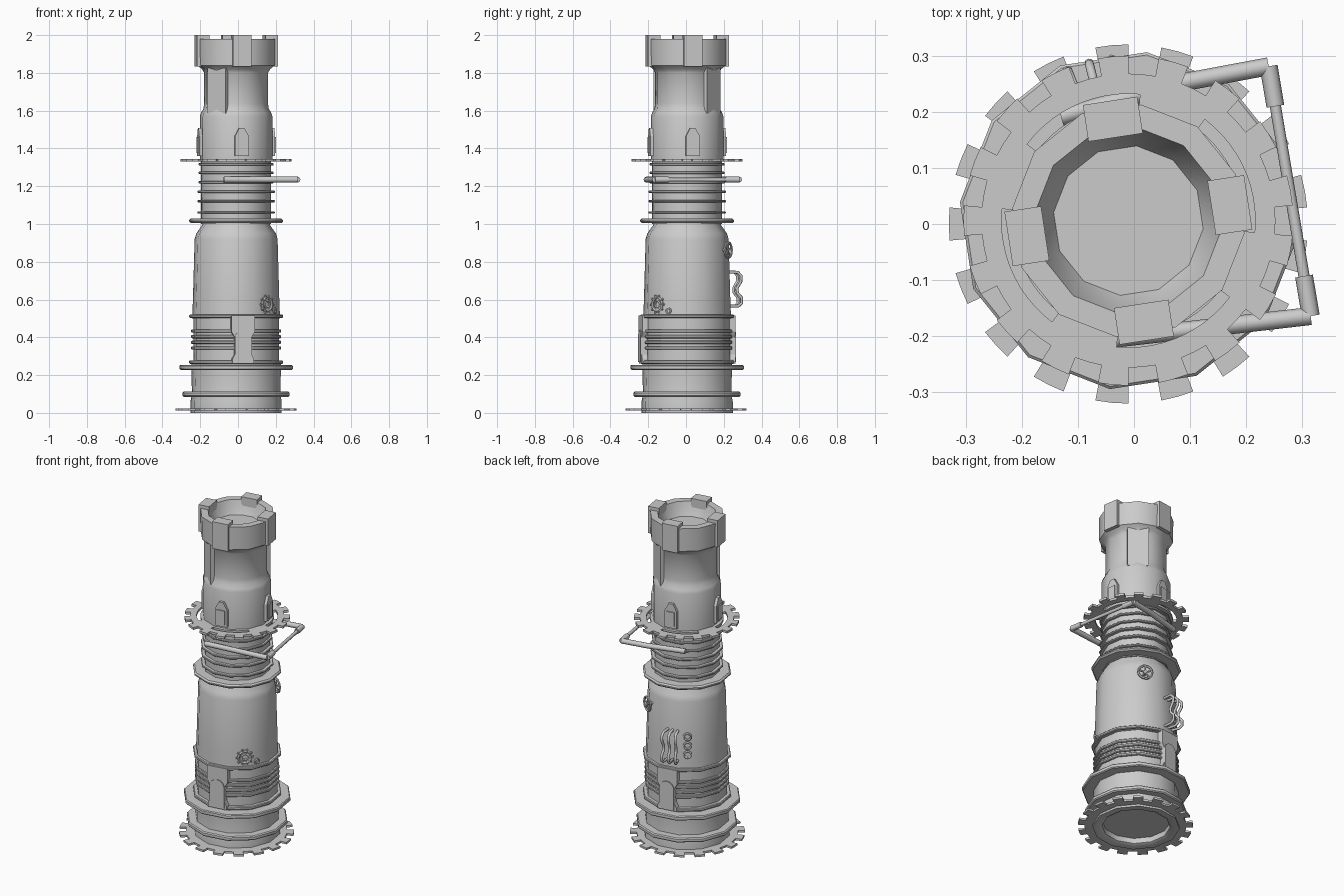
import bpy, bmesh, math
from mathutils import Vector, Matrix

if "Cube" in bpy.data.objects:
    bpy.data.objects.remove(bpy.data.objects["Cube"])

CENTRE = Vector((-0.01, 0.006, 0))
SIDES = 12
TURN = 8.7          # direction of the first flat face, degrees

metal = bpy.data.materials.new("grey_metal")
metal.use_nodes = True
GREY = (0.6, 0.6, 0.6, 1)
metal.diffuse_color = GREY
metal.node_tree.nodes["Principled BSDF"].inputs["Base Color"].default_value = GREY


def finish(name, bm, smooth=35):
    bmesh.ops.recalc_face_normals(bm, faces=bm.faces)
    mesh = bpy.data.meshes.new(name)
    bm.to_mesh(mesh)
    bm.free()
    mesh.materials.append(metal)
    obj = bpy.data.objects.new(name, mesh)
    obj.location = CENTRE
    bpy.context.collection.objects.link(obj)
    bpy.ops.object.select_all(action='DESELECT')
    obj.select_set(True)
    bpy.context.view_layer.objects.active = obj
    if smooth:
        bpy.ops.object.shade_smooth_by_angle(angle=math.radians(smooth))
    return obj


def lathe(name, profile, smooth=35):
    """Turn (radius, z) points into a twelve-sided closed solid."""
    bm = bmesh.new()
    loops = []
    for r, z in profile:
        loop = []
        for i in range(SIDES):
            a = math.radians(TURN) + (i + 0.5) * math.tau / SIDES
            loop.append(bm.verts.new((r * math.cos(a), r * math.sin(a), z)))
        loops.append(loop)
    for low, high in zip(loops, loops[1:]):
        for i in range(SIDES):
            j = (i + 1) % SIDES
            bm.faces.new((low[i], low[j], high[j], high[i]))
    bm.faces.new(loops[0])
    bm.faces.new(loops[-1])
    return finish(name, bm, smooth)


def ring(name, r, z0, z1, bevel=0.0):
    return lathe(name, [(r - bevel, z0), (r, z0 + bevel), (r, z1 - bevel), (r - bevel, z1)])


def plate(name, outline, angle, r0, r1):
    """Extrude a (sideways, z) outline outward from r0 to r1."""
    bm = bmesh.new()
    face = bm.faces.new([bm.verts.new((r0, u, z)) for u, z in outline])
    out = bmesh.ops.extrude_face_region(bm, geom=[face])
    moved = [v for v in out["geom"] if isinstance(v, bmesh.types.BMVert)]
    bmesh.ops.translate(bm, verts=moved, vec=(r1 - r0, 0, 0))
    bm.transform(Matrix.Rotation(math.radians(angle), 4, 'Z'))
    return finish(name, bm, 0)


def box(w, z0, z1):
    return [(-w, z0), (w, z0), (w, z1), (-w, z1)]


def tube(name, points, radius, cyclic=False, sides=2):
    curve = bpy.data.curves.new(name, 'CURVE')
    curve.dimensions = '3D'
    curve.bevel_depth = radius
    curve.bevel_resolution = sides
    curve.use_fill_caps = True
    spline = curve.splines.new('POLY')
    spline.points.add(len(points) - 1)
    for p, co in zip(spline.points, points):
        p.co = (*co, 1)
    spline.use_cyclic_u = cyclic
    curve.materials.append(metal)
    obj = bpy.data.objects.new(name, curve)
    obj.location = CENTRE
    bpy.context.collection.objects.link(obj)
    bpy.ops.object.select_all(action='DESELECT')
    obj.select_set(True)
    bpy.context.view_layer.objects.active = obj
    bpy.ops.object.convert(target='MESH')
    bpy.ops.object.shade_smooth_by_angle(angle=math.radians(50))
    return obj


def on_wall(angle, r, z, u=0.0, v=0.0):
    """Point on the wall, shifted u sideways and v upward."""
    return Matrix.Rotation(math.radians(angle), 3, 'Z') @ Vector((r, u, z + v))


def wall_ring(name, angle, r, z, size, thick, count=16):
    steps = [i * math.tau / count for i in range(count)]
    tube(name, [on_wall(angle, r, z, size * math.cos(t), size * math.sin(t)) for t in steps],
         thick, True, 1)


def gear(name, radii, z, thick, slots):
    """Toothed annulus; radii = inner, slot start, slot end, root, tip."""
    teeth, per = 17, 4
    n = teeth * per
    bm = bmesh.new()
    grid = []
    for r in radii:
        angles = [math.pi + (i - 1) * math.tau / n for i in range(n)]
        grid.append([bm.verts.new((r * math.cos(a), r * math.sin(a), z)) for a in angles])
    for k in range(4):
        for i in range(n):
            in_slot = slots and k == 1 and i % 17 < 11
            in_gap = k == 3 and i % per > 1
            if not in_slot and not in_gap:
                j = (i + 1) % n
                bm.faces.new((grid[k][i], grid[k][j], grid[k + 1][j], grid[k + 1][i]))
    bmesh.ops.delete(bm, geom=[v for v in bm.verts if not v.link_faces], context='VERTS')
    out = bmesh.ops.extrude_face_region(bm, geom=bm.faces[:])
    moved = [v for v in out["geom"] if isinstance(v, bmesh.types.BMVert)]
    bmesh.ops.translate(bm, verts=moved, vec=(0, 0, thick))
    return finish(name, bm, 0)


# Base drum with a recessed underside
lathe("base_drum", [(0.19, 0.04), (0.19, 0.008), (0.205, 0), (0.243, 0), (0.243, 0.06),
                    (0.235, 0.1), (0.238, 0.2), (0.238, 0.26)])
gear("base_gear", (0.2, 0.22, 0.24, 0.283, 0.32), 0.012, 0.012, False).location.y = 0
ring("base_flange", 0.285, 0.085, 0.112, 0.006)
ring("wide_flange", 0.302, 0.228, 0.254, 0.005)
ring("thin_flange", 0.25, 0.26, 0.278, 0.004)

# Ribbed grip and main barrel
lathe("ribbed_grip", [(0.228, 0.25), (0.228, 0.5)])
for i, z in enumerate((0.335, 0.365, 0.395, 0.425)):
    ring(f"grip_rib_{i}", 0.24, z, z + 0.017, 0.004)
ring("barrel_collar", 0.25, 0.503, 0.52, 0.004)
lathe("main_barrel", [(0.234, 0.5), (0.23, 0.6), (0.221, 0.92), (0.212, 0.95),
                      (0.18, 0.995), (0.175, 1.02)])

# Neck with stacked rings
ring("neck_flange", 0.25, 1.005, 1.028, 0.008)
lathe("neck", [(0.186, 1.0), (0.186, 1.36)])
for i, z in enumerate((1.055, 1.115, 1.165, 1.215, 1.265, 1.31)):
    ring(f"neck_ring_{i}", 0.206 if i < 3 else 0.2, z, z + 0.012, 0.003)
gear("neck_gear", (0.17, 0.205, 0.226, 0.262, 0.294), 1.33, 0.014, True)

# Upper column, shaft and hollow crown
lathe("upper_column", [(0.193, 1.345), (0.193, 1.57), (0.186, 1.59), (0.174, 1.61),
                       (0.17, 1.64), (0.17, 1.8), (0.182, 1.82), (0.206, 1.84),
                       (0.208, 1.98), (0.166, 1.98), (0.15, 1.93), (0.134, 1.9)])
for i in range(4):
    a = TURN + 90 * i
    plate(f"crown_block_{i}", box(0.049, 1.835, 2.0), a, 0.15, 0.216)
    plate(f"pointed_buttress_{i}",
          box(0.037, 1.36, 1.465)[:3] + [(0.014, 1.508), (-0.014, 1.508), (-0.037, 1.465)],
          a, 0.17, 0.203)
    plate(f"buttress_panel_{i}", box(0.024, 1.375, 1.46), a, 0.2, 0.209)
for i, a in enumerate((TURN + 45, TURN + 225)):
    plate(f"shaft_panel_{i}", box(0.06, 1.585, 1.83), a, 0.15, 0.176)

# Clasps at the front and back of the grip
clasp = [(0.058, 0.262), (0.058, 0.285), (0.045, 0.31), (0.045, 0.4), (0.063, 0.43), (0.063, 0.515)]
for name, a in (("front_clasp", 270 + TURN), ("back_clasp", 90 + TURN)):
    plate(name, clasp + [(-u, z) for u, z in reversed(clasp)], a, 0.215, 0.25)
    arch = [(0.045 * math.cos(t * math.pi / 8), 0.395 + 0.045 * math.sin(t * math.pi / 8))
            for t in range(9)]
    plate(name + "_arch", [(-0.045, 0.27), (0.045, 0.27)] + arch, a, 0.24, 0.256)

# Hanging loop around the neck
H = 1.235
back_end, back_corner = Vector((-0.12, 0.185, H)), Vector((0.25, 0.275, H))
front_corner, front_end = Vector((0.325, -0.17, H)), Vector((-0.065, -0.215, H))
back_mid = Vector((0.1, 0.247, H))
tube("loop_back_arm", [back_end, back_mid, back_corner], 0.016)
tube("loop_front_arm", [front_end, front_corner], 0.016)
tube("loop_bar", [back_corner, front_corner], 0.01)
for name, p, q in (("loop_back_sleeve", back_corner, front_corner),
                   ("loop_front_sleeve", front_corner, back_corner)):
    tube(name, [p, p.lerp(q, 0.16)], 0.016)

# Toothed dial and small knob on the barrel
wall_ring("dial_rim", 316, 0.226, 0.575, 0.036, 0.008)
wall_ring("dial_core", 316, 0.226, 0.575, 0.018, 0.006, 12)
for i in range(10):
    t = i * math.tau / 10
    c, s = math.cos(t), math.sin(t)
    tube(f"dial_tooth_{i}", [on_wall(316, 0.227, 0.575, 0.036 * c, 0.036 * s),
                             on_wall(316, 0.227, 0.575, 0.05 * c, 0.05 * s)], 0.006, False, 1)
wall_ring("small_knob", 334, 0.228, 0.54, 0.013, 0.006, 10)

# Spoked valve wheel
wall_ring("valve_rim", 62, 0.246, 0.862, 0.04, 0.007)
for i in range(5):
    t = math.pi / 2 + i * math.tau / 5
    tube(f"valve_spoke_{i}", [on_wall(62, 0.243, 0.862),
         on_wall(62, 0.246, 0.862, 0.04 * math.cos(t), 0.04 * math.sin(t))], 0.005, False, 1)
tube("valve_stem", [on_wall(62, 0.2, 0.862), on_wall(62, 0.25, 0.862)], 0.009)

# Wavy pipes and round studs on the back
wave = [(0.215, 0.745), (0.27, 0.745), (0.288, 0.725), (0.286, 0.695), (0.265, 0.66),
        (0.268, 0.635), (0.29, 0.61), (0.29, 0.58), (0.272, 0.565), (0.215, 0.565)]
for i, a in enumerate((96, 104, 112)):
    tube(f"wavy_pipe_{i}", [on_wall(a, r, z) for r, z in wave], 0.008)
for i in range(3):
    wall_ring(f"stud_ring_{i}", 126, 0.224, 0.6 + 0.055 * i, 0.02, 0.007, 12)
